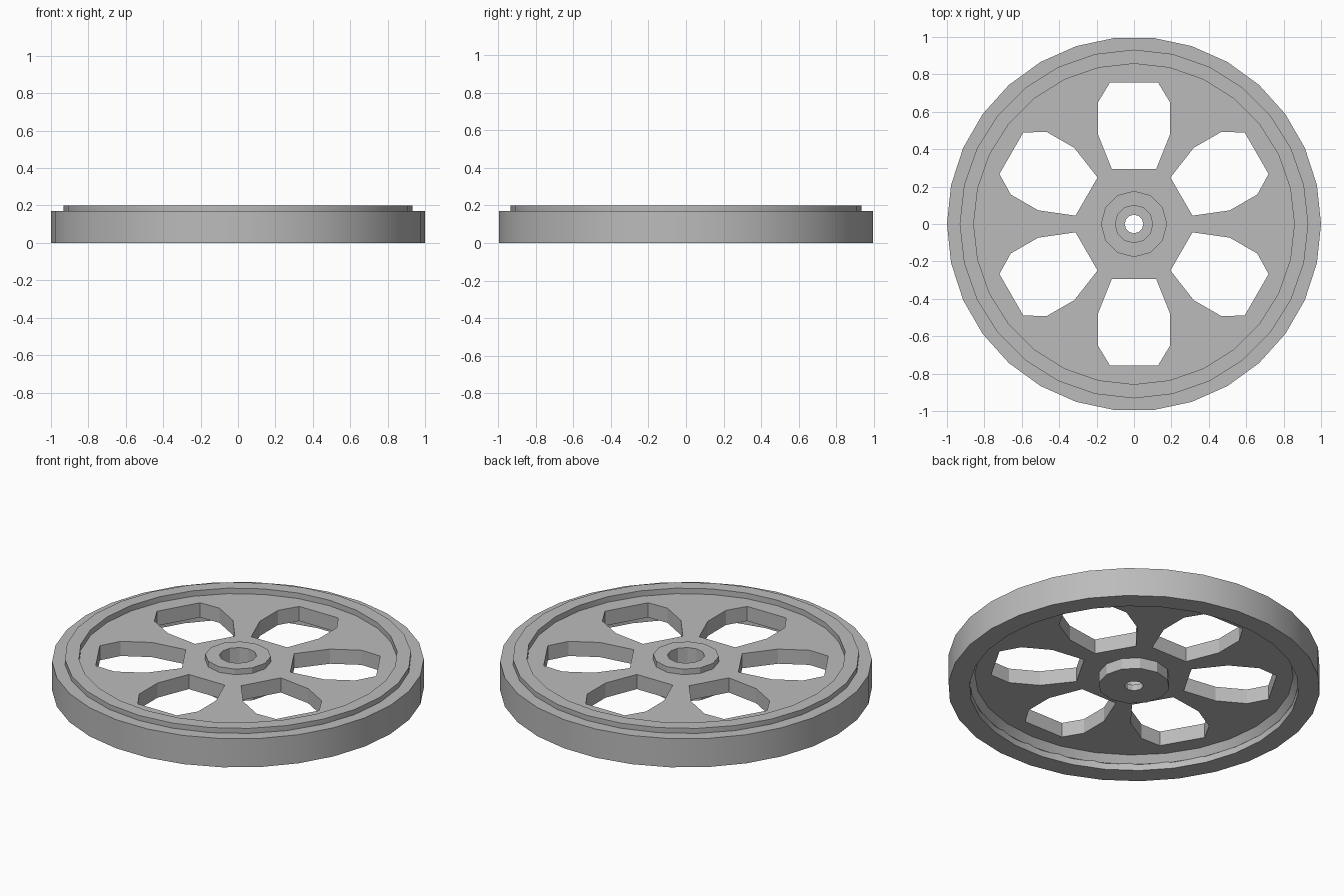
import bpy
from math import sin, cos, pi, radians

if "Cube" in bpy.data.objects:
    bpy.data.objects.remove(bpy.data.objects["Cube"])

grey = bpy.data.materials.new("plain grey")
grey.use_nodes = True
grey.diffuse_color = (0.5, 0.5, 0.5, 1)
grey.node_tree.nodes["Principled BSDF"].inputs["Base Color"].default_value = (0.5, 0.5, 0.5, 1)


def circle(r, n, start=0.0):
    return [(r * cos(start + 2 * pi * i / n), r * sin(start + 2 * pi * i / n)) for i in range(n)]


def finish(ob, angle=29):
    bpy.ops.object.select_all(action='DESELECT')
    ob.select_set(True)
    bpy.context.view_layer.objects.active = ob
    bpy.ops.object.shade_smooth_by_angle(angle=radians(angle))


def lathe(name, profile, n, start=0.0):
    """Spin a closed (radius, height) profile, listed counter-clockwise, around z."""
    k = len(profile)
    verts = [(x, y, z) for r, z in profile for x, y in circle(r, n, start)]
    faces = []
    for j in range(k):
        a, b = j * n, (j + 1) % k * n
        for i in range(n):
            m = (i + 1) % n
            faces.append((a + i, a + m, b + m, b + i))
    mesh = bpy.data.meshes.new(name)
    mesh.from_pydata(verts, [], faces)
    mesh.materials.append(grey)
    ob = bpy.data.objects.new(name, mesh)
    bpy.context.collection.objects.link(ob)
    finish(ob)
    return ob


def pierced_plate(name, loops, z0, z1):
    """Flat plate from an outline with holes, filled and thickened."""
    curve = bpy.data.curves.new(name, 'CURVE')
    curve.dimensions = '2D'
    curve.fill_mode = 'BOTH'
    curve.extrude = (z1 - z0) / 2
    for loop in loops:
        spline = curve.splines.new('POLY')
        spline.points.add(len(loop) - 1)
        for point, (x, y) in zip(spline.points, loop):
            point.co = (x, y, 0, 1)
        spline.use_cyclic_u = True
    curve.materials.append(grey)
    ob = bpy.data.objects.new(name, curve)
    ob.location.z = (z0 + z1) / 2
    bpy.context.collection.objects.link(ob)
    bpy.ops.object.select_all(action='DESELECT')
    ob.select_set(True)
    bpy.context.view_layer.objects.active = ob
    bpy.ops.object.convert(target='MESH')
    finish(bpy.context.object, 20)


# Outer tread band
lathe("outer_rim", [(0.885, 0), (1, 0), (1, 0.17), (0.9, 0.17), (0.885, 0.1)], 30)

# Raised inner lip, chamfered underneath
lathe("raised_lip", [(0.885, 0.037), (0.91, 0.037), (0.932, 0.1), (0.932, 0.2),
                     (0.857, 0.2), (0.857, 0.08)], 28, pi / 2)

# Web with six windows
half = [(0.118, 0.293), (0.193, 0.48), (0.193, 0.65), (0.128, 0.757)]
window = half + [(-x, y) for x, y in reversed(half)]
loops = [circle(0.868, 28, pi / 2), circle(0.15, 12)]
for i in range(6):
    c, s = cos(i * pi / 3), sin(i * pi / 3)
    loops.append([(x * c - y * s, x * s + y * c) for x, y in window])
pierced_plate("spoked_web", loops, 0.08, 0.167)

# Hub: raised boss above with a counterbore, wider boss below with the axle hole
lathe("hub_top", [(0.1, 0.05), (0.177, 0.1), (0.177, 0.2), (0.1, 0.2)], 12)
lathe("hub_base", [(0.05, 0.015), (0.192, 0.015), (0.192, 0.1), (0.1, 0.1), (0.1, 0.05), (0.05, 0.05)], 12)
